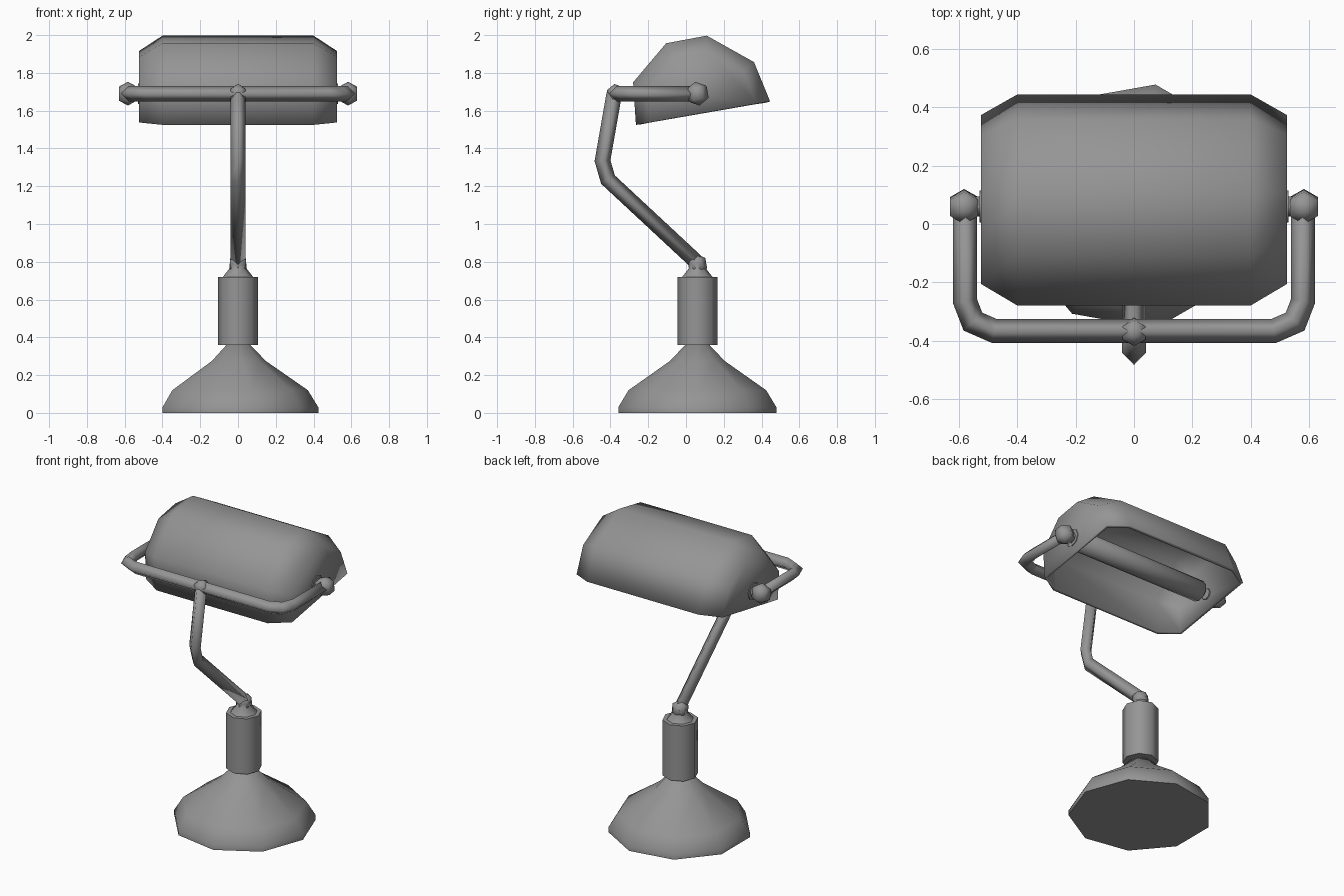
import bpy, bmesh, math
from mathutils import Vector, Matrix

cube = bpy.data.objects.get("Cube")
if cube:
    bpy.data.objects.remove(cube)

grey = bpy.data.materials.new("grey_metal")
grey.use_nodes = True
grey.diffuse_color = (0.3, 0.3, 0.3, 1)
grey.node_tree.nodes["Principled BSDF"].inputs["Base Color"].default_value = (0.3, 0.3, 0.3, 1)

AXIS_Y = 0.06      # depth of the base and shade pivot
PIVOT_Z = 1.69     # height of the shade pivot


def finish(name, bm, angle=50):
    bmesh.ops.recalc_face_normals(bm, faces=bm.faces)
    mesh = bpy.data.meshes.new(name)
    bm.to_mesh(mesh)
    bm.free()
    mesh.materials.append(grey)
    obj = bpy.data.objects.new(name, mesh)
    bpy.context.collection.objects.link(obj)
    bpy.ops.object.select_all(action='DESELECT')
    obj.select_set(True)
    bpy.context.view_layer.objects.active = obj
    bpy.ops.object.shade_smooth_by_angle(angle=math.radians(angle))
    return obj


def loft(name, rings, angle=50, caps=True):
    """Skin a list of point rings and close both ends."""
    bm = bmesh.new()
    loops = [[bm.verts.new(p) for p in ring] for ring in rings]
    n = len(loops[0])
    for a, b in zip(loops, loops[1:]):
        for i in range(n):
            j = (i + 1) % n
            bm.faces.new((a[i], a[j], b[j], b[i]))
    if caps:
        bm.faces.new(loops[0])
        bm.faces.new(loops[-1])
    return finish(name, bm, angle)


def turned(name, profile, sides, matrix, angle=50):
    """Turn (radius, height) pairs around the local z axis."""
    turns = [math.tau * i / sides for i in range(sides)]
    return loft(name, [[matrix @ Vector((r * math.cos(t), r * math.sin(t), z)) for t in turns]
                       for r, z in profile], angle)


def tube(name, path, radius):
    """Four-sided tube along a planar path, mitred at the bends."""
    pts = [Vector(p) for p in path]
    dirs = [(b - a).normalized() for a, b in zip(pts, pts[1:])]
    normal = next(d.cross(dirs[0]) for d in dirs if d.cross(dirs[0]).length > 0.01).normalized()
    rings = []
    for i, p in enumerate(pts):
        before, after = dirs[max(i - 1, 0)], dirs[min(i, len(dirs) - 1)]
        side = normal.cross((before + after).normalized())
        wide = radius / math.cos(before.angle(after) / 2)
        rings.append([p + side * wide, p + normal * radius, p - side * wide, p - normal * radius])
    return loft(name, rings, 95)


def ball(name, centre, radius):
    bm = bmesh.new()
    bmesh.ops.create_uvsphere(bm, u_segments=6, v_segments=3, radius=radius,
                              matrix=Matrix.Translation(centre) @ Matrix.Rotation(math.radians(10), 4, 'X'))
    return finish(name, bm, 80)


# Base, column and collar
upright = Matrix.Translation((0, AXIS_Y, 0))
turned("base", [(0.425, 0), (0.425, 0.03), (0.37, 0.12), (0.147, 0.275), (0.065, 0.36)], 9, upright)
turned("column", [(0.106, 0.36), (0.106, 0.72)], 8, upright)
turned("collar", [(0.08, 0.72), (0.045, 0.765), (0.045, 0.79)], 8, upright)
ball("base_joint", (0, AXIS_Y, 0.785), 0.055)

# Bent stem and the yoke that carries the shade
tube("stem", [(0, AXIS_Y, 0.795), (0, -0.413, 1.235), (0, -0.442, 1.335), (0, -0.38, PIVOT_Z)], 0.041)
ball("stem_joint", (0, -0.37, PIVOT_Z), 0.052)
half = [(0.58, AXIS_Y), (0.58, -0.265), (0.553, -0.335), (0.48, -0.367)]
yoke = [(-x, y, PIVOT_Z) for x, y in half] + [(x, y, PIVOT_Z) for x, y in reversed(half)]
tube("yoke", yoke, 0.041)

# Pivot knobs and pins on both sides
for side, word in ((-1, "right"), (1, "left")):
    ball(word + "_knob", (side * 0.583, AXIS_Y, PIVOT_Z), 0.064)
    pin = Matrix.Translation((0, AXIS_Y, PIVOT_Z)) @ Matrix.Rotation(side * math.pi / 2, 4, 'Y')
    turned(word + "_pin", [(0.035, 0.5), (0.035, 0.58)], 8, pin)
    turned(word + "_washer", [(0.055, 0.515), (0.055, 0.53)], 8, pin)

# Tubular bulb
lying = Matrix.Translation((0, AXIS_Y, PIVOT_Z)) @ Matrix.Rotation(math.pi / 2, 4, 'Y')
turned("bulb", [(0.04, -0.47), (0.065, -0.45), (0.065, 0.45), (0.04, 0.47)], 10, lying)

# Shade: a tilted trough with tapered, closed ends and an open underside
section = [(-0.265, 1.525), (-0.28, 1.75), (-0.105, 1.957), (0.11, 1.997), (0.36, 1.857), (0.445, 1.65)]
mid_y, mid_z = 0.09, 1.588
bm = bmesh.new()
rows = []
for x, scale in ((-0.525, 0.8), (-0.4, 1), (0.4, 1), (0.525, 0.8)):
    rows.append([bm.verts.new((x, mid_y + (y - mid_y) * scale, mid_z + (z - mid_z) * scale))
                 for y, z in section])
for a, b in zip(rows, rows[1:]):
    for i in range(len(section) - 1):
        bm.faces.new((a[i], a[i + 1], b[i + 1], b[i]))
bm.faces.new(rows[0])
bm.faces.new(rows[-1])
shade = finish("shade", bm, 60)
bm = bmesh.new()
bm.from_mesh(shade.data)
top = max(bm.faces, key=lambda f: f.calc_center_median().z)
if top.normal.z < 0:
    bmesh.ops.reverse_faces(bm, faces=bm.faces)
bm.to_mesh(shade.data)
bm.free()
wall = shade.modifiers.new("wall", 'SOLIDIFY')
wall.thickness = 0.02
wall.offset = -1
